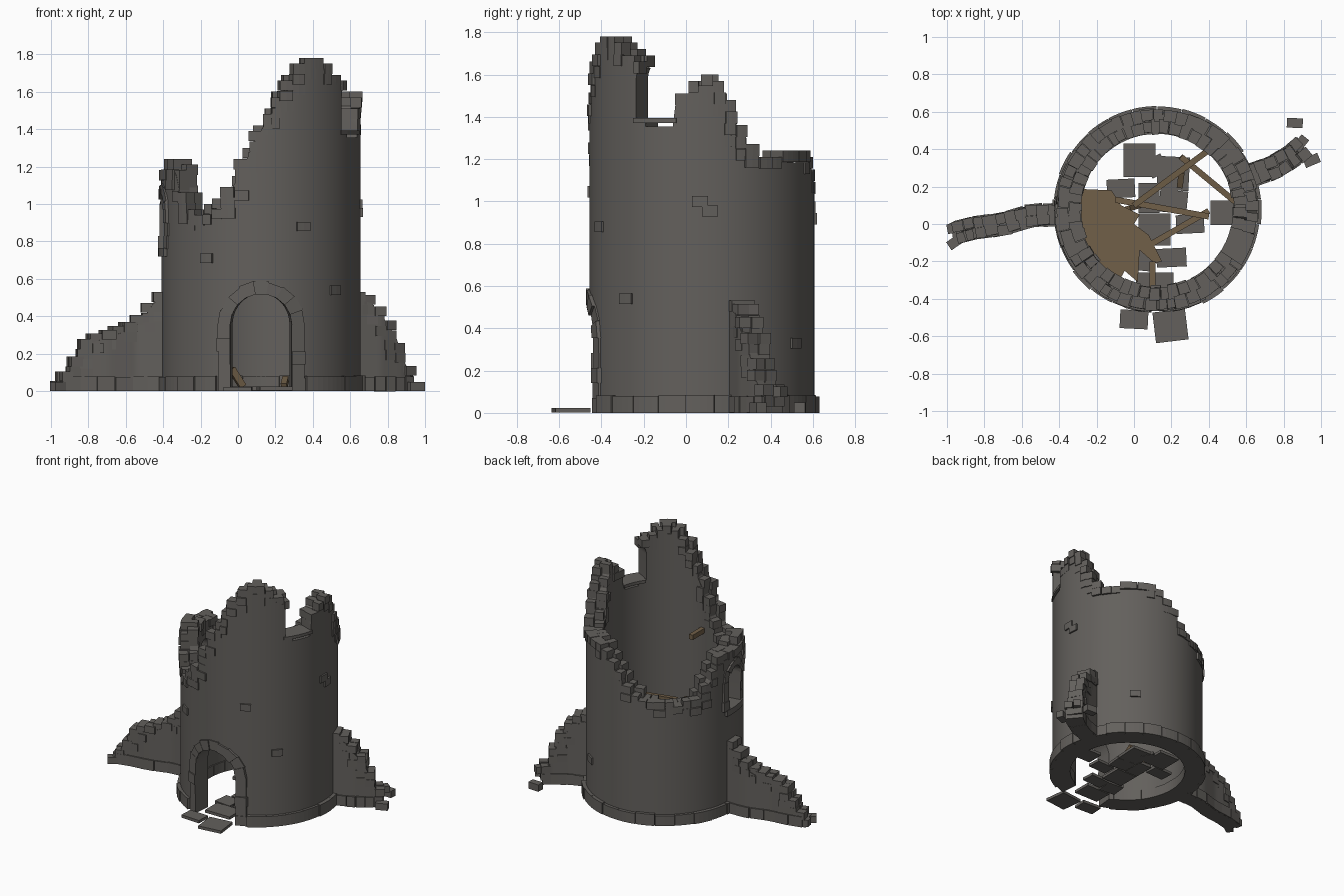
import bpy, bmesh, math, random
from mathutils import Vector, Matrix

if "Cube" in bpy.data.objects:
    bpy.data.objects.remove(bpy.data.objects["Cube"])

random.seed(4)
CX, CY, R, RI = 0.123, 0.075, 0.532, 0.415
rnd = random.uniform


def material(name, rgb):
    m = bpy.data.materials.new(name)
    m.diffuse_color = (*rgb, 1)
    m.use_nodes = True
    m.node_tree.nodes["Principled BSDF"].inputs["Base Color"].default_value = m.diffuse_color
    return m


STONE = material("grey stone", (0.125, 0.117, 0.108))
WOOD = material("weathered wood", (0.165, 0.115, 0.065))


def activate(ob):
    bpy.ops.object.select_all(action='DESELECT')
    ob.select_set(True)
    bpy.context.view_layer.objects.active = ob


def finish(name, bm, mat, smooth=False):
    bmesh.ops.recalc_face_normals(bm, faces=bm.faces)
    me = bpy.data.meshes.new(name)
    bm.to_mesh(me)
    bm.free()
    me.materials.append(mat)
    ob = bpy.data.objects.new(name, me)
    bpy.context.collection.objects.link(ob)
    if smooth:
        activate(ob)
        bpy.ops.object.shade_smooth_by_angle(angle=math.radians(30))
    return ob


def box(bm, c, size, rot=Matrix()):
    m = Matrix.Translation(c) @ rot.to_4x4() @ Matrix.Diagonal((*size, 1))
    bmesh.ops.create_cube(bm, size=1, matrix=m)


def rotz(a):
    return Matrix.Rotation(a, 4, 'Z')


def polar(a, r, z):
    a = math.radians(a)
    return Vector((CX + r * math.cos(a), CY + r * math.sin(a), z))


def strip(bm, sections, closed=False):
    """Skin a row of four-cornered sections."""
    rows = [[bm.verts.new(p) for p in s] for s in sections]
    n = len(rows)
    for i in range(n if closed else n - 1):
        a, b = rows[i], rows[(i + 1) % n]
        for k in range(4):
            bm.faces.new((a[k], a[(k + 1) % 4], b[(k + 1) % 4], b[k]))
    if not closed:
        bm.faces.new(rows[0])
        bm.faces.new(rows[-1])


def ring_section(a, r0, r1, z0, z1):
    return [polar(a, r0, z0), polar(a, r1, z0), polar(a, r1, z1), polar(a, r0, z1)]


def arc_block(bm, a0, a1, r0, r1, z0, z1, n=2):
    strip(bm, [ring_section(a0 + (a1 - a0) * i / n, r0, r1, z0, z1) for i in range(n + 1)])


def lerp(keys, t):
    for (t0, h0), (t1, h1) in zip(keys, keys[1:]):
        if t0 <= t <= t1:
            return h0 + (h1 - h0) * (t - t0) / (t1 - t0)
    return keys[-1][1]


# Broken rim height by angle around the tower (0 = right, 270 = front)
RIM = [(0, 1.59), (7, 1.58), (11, 1.52), (15, 1.47), (19, 1.37), (24, 1.26), (30, 1.22), (73, 1.22),
       (82, 1.14), (90, 1.06), (100, 0.96), (110, 0.9), (135, 0.87), (150, 0.9), (160, 1.05),
       (170, 1.17), (185, 1.17), (203, 1.23), (211, 1.2), (217, 1.06), (224, 0.96), (232, 0.92),
       (240, 0.99), (247, 1.03), (257, 1.18), (268, 1.4), (279, 1.56), (290, 1.7), (297, 1.76),
       (308, 1.76), (318, 1.69), (328, 1.65), (329.5, 1.39), (346, 1.39), (346.5, 1.5),
       (352, 1.51), (356, 1.57), (360, 1.59)]

# Openings: angle, half width, bottom, arch spring, frame width
DOOR = (270, 0.165, -0.1, 0.355, 0.068)
LEFT_WINDOW = (187, 0.085, 0.76, 0.97, 0.05)
RIGHT_WINDOW = (335, 0.1, 1.39, 1.575, 0.05)


def arch_outline(h, z0, spring, n=10):
    pts = [(-h, z0)]
    pts += [(-h * math.cos(math.pi * i / n), spring + h * math.sin(math.pi * i / n)) for i in range(n + 1)]
    return pts + [(h, z0)]


def on_wall(angle, u, z, r):
    """Point at sideways offset u from an opening's axis, at radius r."""
    return polar(angle, 0, z) + rotz(math.radians(angle)) @ Vector((math.sqrt(r * r - u * u), u, 0))


# Tower wall with arched openings cut through
bm = bmesh.new()
strip(bm, [ring_section(a, RI, R, 0, lerp(RIM, a) - 0.035) for a in [i * 1.5 for i in range(240)]], True)
wall = finish("tower_wall", bm, STONE)
for ang, h, z0, spring, fw in (DOOR, LEFT_WINDOW, RIGHT_WINDOW):
    bm = bmesh.new()
    rings = []
    for r, k in ((0.25, 0.85), (0.8, 1.14)):
        rings.append([bm.verts.new(polar(ang, 0, z) + rotz(math.radians(ang)) @ Vector((r, u * k, 0)))
                      for u, z in arch_outline(h, z0, spring, 20)])
    n = len(rings[0])
    for i in range(n):
        j = (i + 1) % n
        bm.faces.new((rings[0][i], rings[0][j], rings[1][j], rings[1][i]))
    for ring in rings:
        bm.faces.new(ring)
    cutter = finish("opening_cutter", bm, STONE)
    cutter.hide_render = True
    activate(wall)
    mod = wall.modifiers.new("opening", 'BOOLEAN')
    mod.operation, mod.solver, mod.object = 'DIFFERENCE', 'EXACT', cutter
    bpy.ops.object.modifier_apply(modifier=mod.name)
    bpy.data.objects.remove(cutter)
activate(wall)
bpy.ops.object.shade_smooth_by_angle(angle=math.radians(30))


# Stone surrounds of the door and left window
def surround(name, spec, z0):
    ang, h, _, spring, fw = spec
    jamb = max(2, round((spring - z0) / 0.075))
    inner = [(-h, z0 + (spring - z0) * i / jamb) for i in range(jamb)]
    arc = arch_outline(h, z0, spring, 9)[1:-1]
    inner = inner + arc + [(-u, z) for u, z in reversed(inner)]
    bm = bmesh.new()
    for a, b in zip(inner, inner[1:]):
        k = (h + fw + rnd(-0.008, 0.006)) / h
        outer = [(u * k, z if z <= spring else spring + (z - spring) * k) for u, z in (b, a)]
        out = R + rnd(0.006, 0.02)
        strip(bm, [[on_wall(ang, u, z, r) for u, z in [a, b] + outer] for r in (R - 0.06, out)])
    finish(name, bm, STONE)


surround("door_surround", DOOR, 0)
surround("left_window_surround", LEFT_WINDOW, 0.76)
bm = bmesh.new()
arc_block(bm, 175, 199, RI - 0.01, R + 0.02, 0.72, 0.765, 4)
arc_block(bm, 323, 347, RI - 0.01, R + 0.008, 1.372, 1.394, 4)
finish("window_sills", bm, STONE)

# Base course of curved blocks, open at the door
bm = bmesh.new()
for i in range(22):
    a = 296 + i * 14
    arc_block(bm, a + 0.15, a + 13.85, RI - 0.008, 0.555 + rnd(-0.004, 0.006), 0, 0.08 + rnd(-0.004, 0.005), 4)
finish("base_course", bm, STONE)

# Ragged stones stepping along the broken rim
bm = bmesh.new()
for row, (r0, r1) in enumerate(((R - 0.06, R + 0.006), (RI - 0.006, R - 0.055))):
    a = row * 3.0
    while a < 358:
        w = rnd(5, 8.5)
        b = min(a + w, 360 + row * 3)
        if a < 327 < b:
            b = 327
        mid = ((a + b) / 2) % 360
        if not 327 < mid < 348:
            top = round((lerp(RIM, mid) + rnd(-0.01, 0.01)) / 0.03) * 0.03 + 0.012
            low = min(lerp(RIM, (mid + d) % 360) for d in (0, -w, w) if not 326 < (mid + d) % 360 < 347)
            z = top
            while z > low - 0.03:
                s = rnd(-0.5, 0.5)
                arc_block(bm, a + s, b + s, r0 + rnd(-0.008, 0.01), r1 + rnd(-0.008, 0.01), z - 0.056, z - 0.001, 2)
                z -= 0.056
        a = b
finish("rim_stones", bm, STONE)

# Single stones standing proud of the wall
bm = bmesh.new()
for a, z in ((295, 0.88), (237, 0.71), (318, 0.54), (359, 1.0), (4, 0.955), (56, 0.33)):
    arc_block(bm, a - 4, a + 4, R - 0.03, R + 0.012, z - 0.025, z + 0.025, 2)
finish("proud_stones", bm, STONE)


# Ruined side walls running out from the tower
def side_wall(name, path, heights, width):
    pts = [Vector((x, y, 0)) for x, y in path]
    dist = [0]
    for p, q in zip(pts, pts[1:]):
        dist.append(dist[-1] + (q - p).length)
    at = lambda t: Vector((lerp(list(zip(dist, [p.x for p in pts])), t), lerp(list(zip(dist, [p.y for p in pts])), t), 0))
    total = dist[-1]
    hk = [(f * total, h) for f, h in heights]

    def frame(t):
        d = (at(min(t + 0.04, total)) - at(max(t - 0.04, 0))).normalized()
        return at(t), Vector((-d.y, d.x, 0)), math.atan2(d.y, d.x)

    core, stones = bmesh.new(), bmesh.new()
    secs = []
    for i in range(25):
        p, nrm, _ = frame(total * i / 24)
        top = Vector((0, 0, max(0.03, lerp(hk, total * i / 24) - 0.04)))
        s = nrm * width / 2
        secs.append([p - s, p + s, p + s + top, p - s + top])
    strip(core, secs)
    finish(name + "_core", core, STONE, True)
    t = 0.03
    while t < total:
        p, nrm, ang = frame(t)
        z, low = lerp(hk, t), lerp(hk, min(t + 0.07, total))
        while z > low - 0.05 and z > 0.03:
            for side in (-1, 1):
                c = p + nrm * side * width * 0.26 + Vector((rnd(-.01, .01), rnd(-.006, .006), z - 0.026))
                box(stones, c, (rnd(0.06, 0.085), width * 0.53, 0.052), rotz(ang + rnd(-0.1, 0.1)))
            z -= 0.053
        t += 0.058
    for i in range(6):
        p, _, ang = frame(total * (i + 0.5) / 6)
        box(stones, p + Vector((0, 0, 0.039)), (total / 6, width + 0.02, 0.078 + rnd(-.004, .004)), rotz(ang))
    finish(name + "_stones", stones, STONE)


side_wall("left_side_wall", [(-0.39, 0.05), (-0.55, 0.045), (-0.7, 0.0), (-0.85, -0.02), (-0.95, -0.045)],
          [(0, 0.54), (0.1, 0.52), (0.2, 0.43), (0.35, 0.37), (0.55, 0.33), (0.75, 0.29), (0.87, 0.18), (1, 0.08)], 0.105)
side_wall("right_side_wall", [(0.6, 0.25), (0.74, 0.3), (0.84, 0.36), (0.9, 0.41)],
          [(0, 0.54), (0.3, 0.51), (0.5, 0.42), (0.68, 0.34), (0.8, 0.22), (1, 0.09)], 0.11)

# Fallen stones near the wall ends
bm = bmesh.new()
for x, y, z, a in ((0.86, 0.54, 0.025, -0.05), (0.95, 0.34, 0.025, 0.4), (0.89, 0.43, 0.1, 0.9),
                   (-0.955, -0.095, 0.025, 0.6), (-0.957, -0.02, 0.03, 0.2)):
    box(bm, (x, y, z), (0.085, 0.052, 0.05), rotz(a))
finish("fallen_stones", bm, STONE)

# Paving slabs inside the tower and at the doorstep
bm = bmesh.new()
for x, y, w, d, a in ((0.03, 0.34, .17, .18, 0), (0.21, 0.27, .17, .18, -.05), (0.12, 0.31, .1, .1, .5),
                      (-0.07, 0.19, .15, .1, .05), (0.08, 0.14, .11, .16, 0), (0.21, 0.12, .15, .12, -.1),
                      (0.11, -0.03, .17, .17, 0), (0.3, 0.0, .15, .1, .05), (0.48, 0.06, .14, .13, 0),
                      (0.2, -0.18, .16, .1, .05), (0.05, -0.19, .13, .12, -.1), (0.11, -0.33, .2, .14, 0),
                      (0.0, -0.51, .15, .1, -.05), (0.195, -0.545, .175, .165, .12)):
    box(bm, (x, y, 0.011 + rnd(0, 0.003)), (w, d, 0.021), rotz(a))
finish("paving_slabs", bm, STONE)

# Remaining piece of the wooden upper floor, with a splintered edge
bm = bmesh.new()
edge = [(-0.12, 0.18), (-0.07, 0.1), (0.03, 0.05), (0.0, 0.0), (0.08, -0.06), (0.15, -0.2), (0.11, -0.21),
        (0.03, -0.14), (0.02, -0.31), (-0.05, -0.25)]
pts = [Vector((x, y, 0.57)) for x, y in edge] + [polar(a, RI + 0.02, 0.57) for a in range(242, 164, -7)]
face = bm.faces.new([bm.verts.new(p) for p in pts])
up = bmesh.ops.extrude_face_region(bm, geom=[face])
bmesh.ops.translate(bm, vec=(0, 0, 0.03), verts=[v for v in up['geom'] if isinstance(v, bmesh.types.BMVert)])
finish("upper_floor", bm, WOOD)

# Broken joists, a stub left in the front wall and splinters on the ground
bm = bmesh.new()
for p, q in (((0.0, 0.1, 0.72), (0.42, 0.41, 0.82)), ((-0.1, 0.13, 0.62), (0.4, 0.04, 0.62)),
             ((0.25, 0.36, 0.7), (0.54, 0.12, 0.66)), ((0.07, -0.12, 0.58), (0.4, 0.07, 0.58)),
             ((0.1, -0.2, 1.05), (0.1, -0.38, 1.05)),
             ((-0.035, 0.08, 0.12), (0.025, 0.1, 0.025)), ((0.245, 0.2, 0.025), (0.255, 0.28, 0.065))):
    p, q = Vector(p), Vector(q)
    d = q - p
    box(bm, (p + q) / 2, (d.length, 0.032, 0.036), d.to_track_quat('X', 'Z').to_matrix())
finish("wooden_beams", bm, WOOD)
